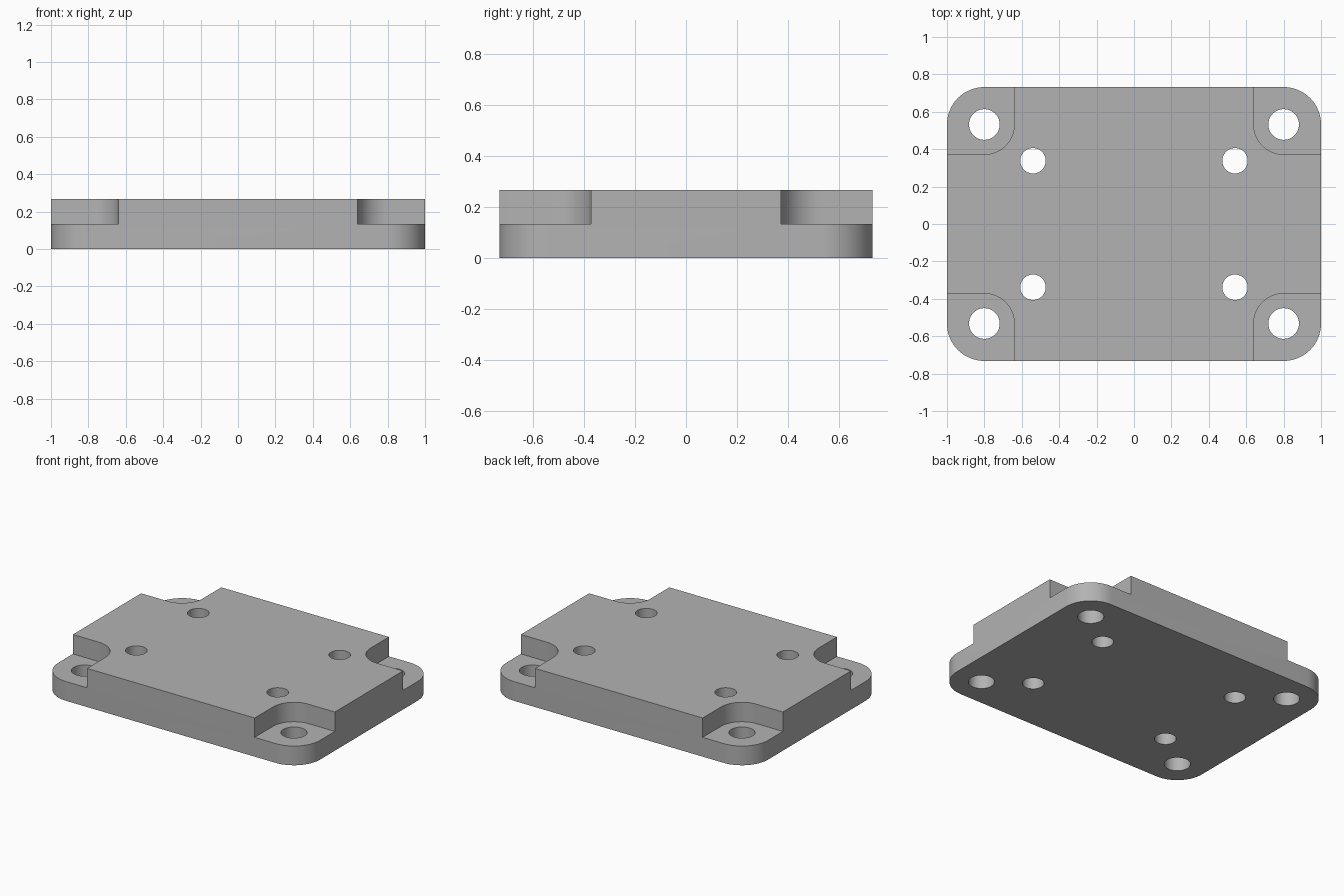
import bpy
import bmesh
from math import cos, sin, pi, radians

cube = bpy.data.objects.get("Cube")
if cube:
    bpy.data.objects.remove(cube)

HALF_X, HALF_Y, HEIGHT, STEP = 1.0, 0.732, 0.267, 0.133
CORNER_R, POCKET_R = 0.2, 0.16
BOLT_X, BOLT_Y = 0.8, 0.532
SIGNS = [(1, 1), (-1, 1), (-1, -1), (1, -1)]

metal = bpy.data.materials.new("plain grey")
metal.use_nodes = True
grey = (0.45, 0.45, 0.45, 1)
metal.diffuse_color = grey
metal.node_tree.nodes["Principled BSDF"].inputs["Base Color"].default_value = grey


def arc(cx, cy, r, start, sweep, steps):
    return [(cx + r * cos(start + sweep * i / steps),
             cy + r * sin(start + sweep * i / steps)) for i in range(steps + 1)]


def prisms(name, outlines, z0, z1):
    """One object holding an upright prism for each outline."""
    bm = bmesh.new()
    for outline in outlines:
        base = bm.faces.new([bm.verts.new((x, y, z0)) for x, y in outline])
        top = bmesh.ops.extrude_face_region(bm, geom=[base])["geom"]
        bmesh.ops.translate(bm, vec=(0, 0, z1 - z0),
                            verts=[v for v in top if isinstance(v, bmesh.types.BMVert)])
    bmesh.ops.recalc_face_normals(bm, faces=bm.faces)
    mesh = bpy.data.meshes.new(name)
    bm.to_mesh(mesh)
    bm.free()
    mesh.materials.append(metal)
    obj = bpy.data.objects.new(name, mesh)
    bpy.context.collection.objects.link(obj)
    return obj


def circles(x, y, r):
    return [arc(sx * x, sy * y, r, 0, 2 * pi, 48)[:-1] for sx, sy in SIGNS]


# Plate with rounded corners
outline = []
for i, (sx, sy) in enumerate(SIGNS):
    outline += arc(sx * BOLT_X, sy * BOLT_Y, CORNER_R, i * pi / 2, pi / 2, 16)
plate = prisms("mounting_plate", [outline], 0, HEIGHT)

# Corner pockets, rounded on the inner side around each bolt hole
pocket = arc(BOLT_X, BOLT_Y, POCKET_R, pi, pi / 2, 16)
pocket += [(1.2, BOLT_Y - POCKET_R), (1.2, 1), (BOLT_X - POCKET_R, 1)]
pockets = prisms("pocket_cutter",
                 [[(sx * x, sy * y) for x, y in pocket] for sx, sy in SIGNS], STEP, 0.5)

# Through holes
holes = prisms("hole_cutter",
               circles(BOLT_X, BOLT_Y, 0.082) + circles(0.54, 0.338, 0.068), -0.2, 0.6)

bpy.ops.object.select_all(action="DESELECT")
bpy.context.view_layer.objects.active = plate
plate.select_set(True)
for cutter in (pockets, holes):
    cut = plate.modifiers.new(cutter.name, "BOOLEAN")
    cut.operation = "DIFFERENCE"
    cut.solver = "EXACT"
    cut.object = cutter
    bpy.ops.object.modifier_apply(modifier=cut.name)
    bpy.data.objects.remove(cutter)

bpy.ops.object.shade_smooth_by_angle(angle=radians(30))
